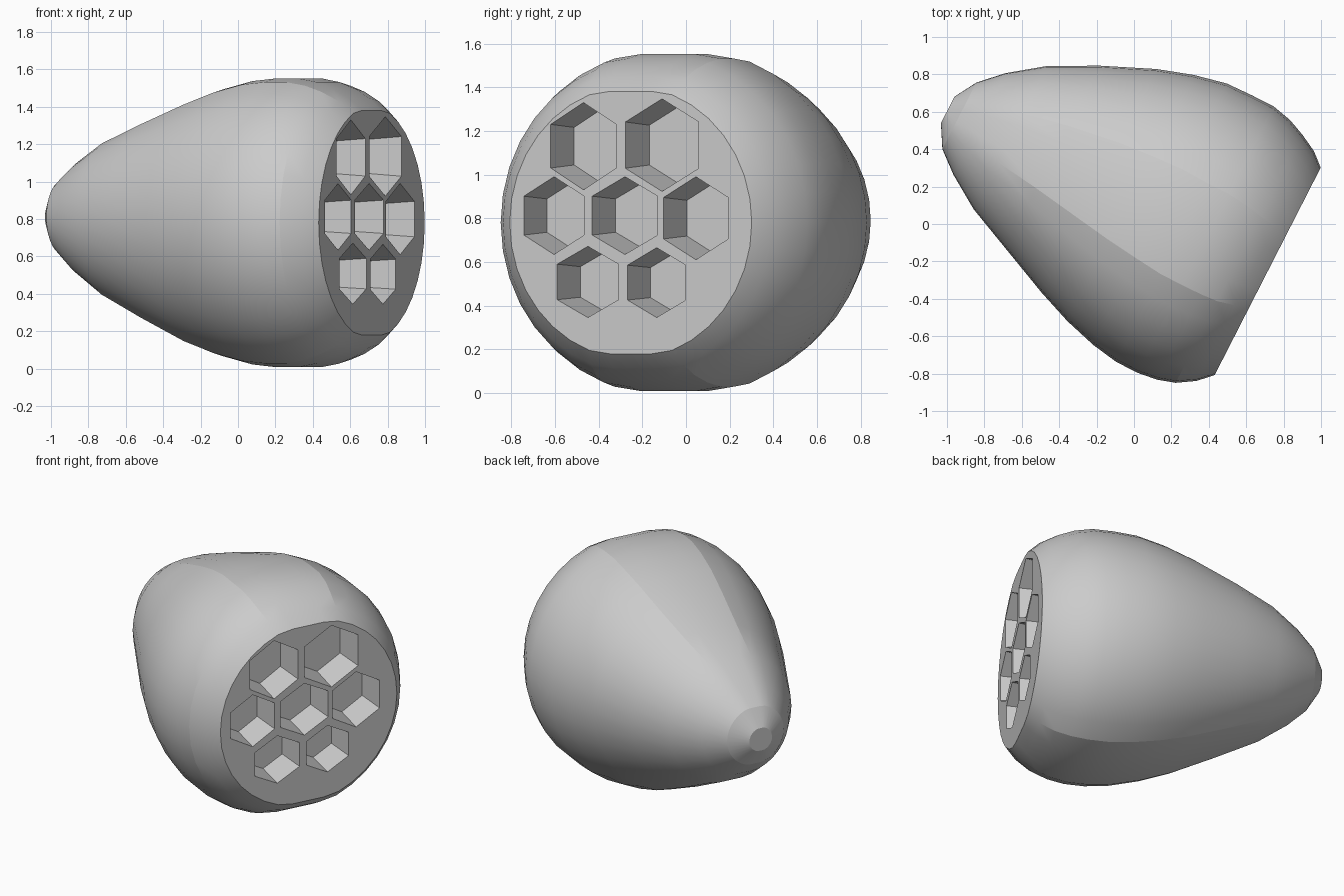
import bpy, bmesh
from math import sin, cos, pi, radians
from mathutils import Vector

if "Cube" in bpy.data.objects:
    bpy.data.objects.remove(bpy.data.objects["Cube"])

# The body axis lies flat: N points out of the cut face, T runs across it
N = Vector((0.89, -0.455, 0))
T = Vector((0.455, 0.89, 0))
FACE = 0.752        # distance of the cut face along N
AXIS_V, AXIS_Z = 0.1, 0.78


def place(u, v, z):
    return N * u + T * v + Vector((0, 0, z))


def make_object(name, bm):
    bmesh.ops.recalc_face_normals(bm, faces=bm.faces)
    mesh = bpy.data.meshes.new(name)
    bm.to_mesh(mesh)
    bm.free()
    obj = bpy.data.objects.new(name, mesh)
    bpy.context.collection.objects.link(obj)
    return obj


def loft(bm, rings):
    for a, b in zip(rings, rings[1:]):
        n = len(a)
        for i in range(n):
            bm.faces.new((a[i], a[(i + 1) % n], b[(i + 1) % n], b[i]))
    bm.faces.new(rings[0])
    bm.faces.new(rings[-1])


# Rounded body: distance along the axis, radius, sideways shift, vertical shift
PROFILE = [(-1.165, .08, -.01, .03), (-1.095, .20, -.01, .03), (-.98, .305, 0, .025),
           (-.80, .43, .01, .02), (-.55, .55, .02, .01), (-.27, .673, .02, 0),
           (-.08, .74, .015, 0), (.10, .785, .01, 0), (.25, .80, 0, 0),
           (.38, .80, 0, 0), (.49, .78, -.005, 0), (.585, .745, -.01, 0),
           (.68, .69, -.005, 0), (FACE, .623, 0, 0)]
SIDES = 36
bm = bmesh.new()
rings = []
for u, r, dv, dz in PROFILE:
    ring = []
    for i in range(SIDES):
        a = 2 * pi * i / SIDES
        h = max(-.965, min(.965, sin(a)))      # flattened top and bottom
        ring.append(bm.verts.new(place(u, AXIS_V + dv + r * cos(a), AXIS_Z + dz + r * h)))
    rings.append(ring)
loft(bm, rings)
body = make_object("rounded_body", bm)

# Hexagonal pockets: y and z of the centre, half width in y, half height
POCKETS = [(-.47, 1.13, .15, .20), (-.11, 1.135, .168, .212),
           (-.605, .812, .138, .178), (-.28, .812, .15, .178), (.045, .80, .148, .19),
           (-.45, .508, .14, .163), (-.135, .505, .133, .16)]
bm = bmesh.new()
DEPTH, TAPER = .19, .86
for y, z, hw, hh in POCKETS:
    v = (y + .455 * FACE) / .89
    hw /= .89
    hexagon = [(0, hh), (hw, hh * .5), (hw, -hh * .5), (0, -hh), (-hw, -hh * .5), (-hw, hh * .5)]
    slope = (1 - TAPER) / DEPTH
    rings = []
    for d in (-.05, DEPTH):
        s = 1 - slope * d
        rings.append([bm.verts.new(place(FACE - d, v + a * s, z + b * s)) for a, b in hexagon])
    loft(bm, rings)
cutter = make_object("pocket_cutter", bm)
cutter.hide_render = True

# Cut the pockets and keep the result as plain mesh
mod = body.modifiers.new("pockets", 'BOOLEAN')
mod.operation = 'DIFFERENCE'
mod.solver = 'EXACT'
mod.object = cutter
bpy.context.view_layer.objects.active = body
body.select_set(True)
bpy.ops.object.modifier_apply(modifier=mod.name)
bpy.data.objects.remove(cutter)
bpy.ops.object.shade_smooth_by_angle(angle=radians(14))
